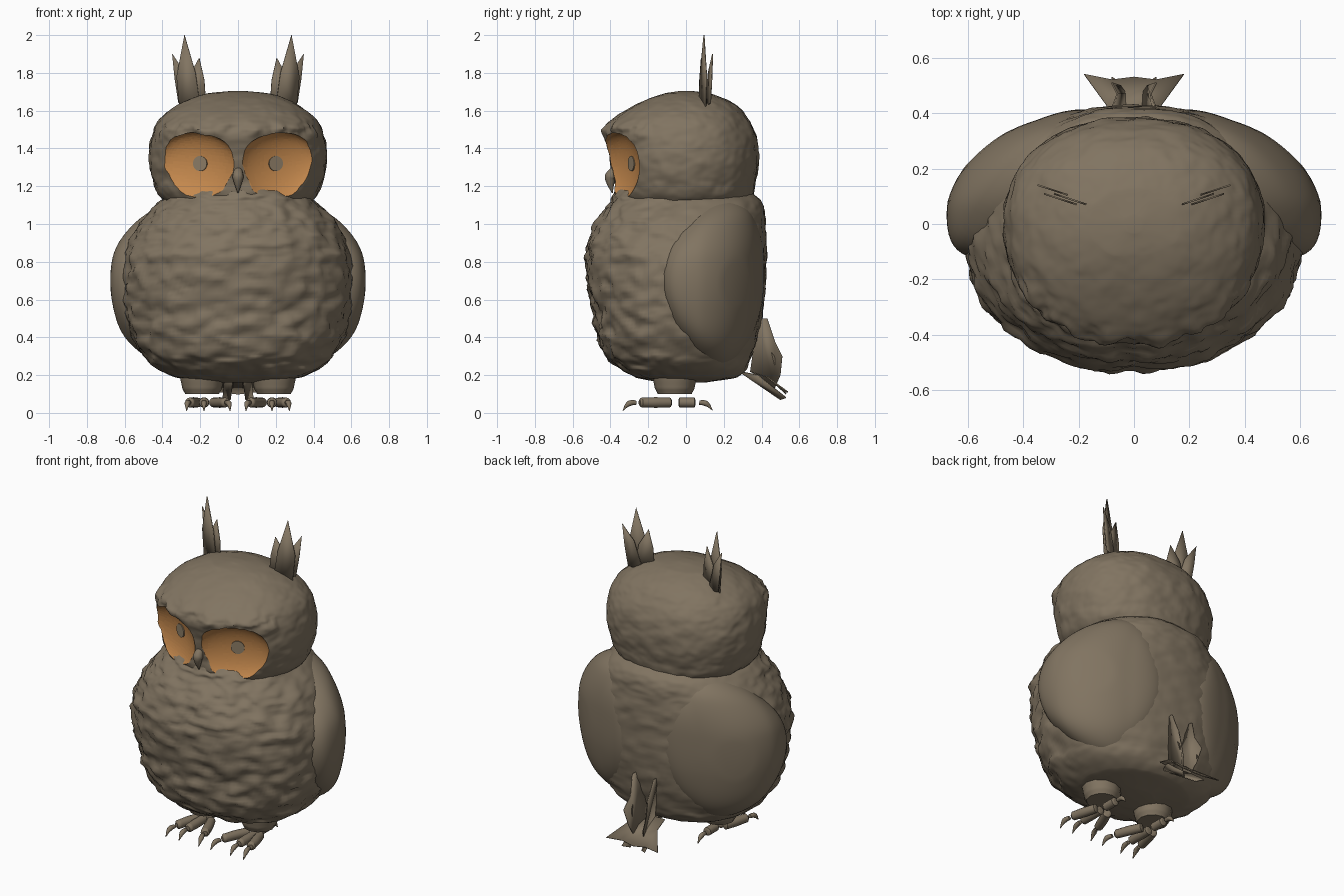
import bpy, bmesh
from math import sin, cos, pi, radians
from mathutils import Vector, Euler, noise

if "Cube" in bpy.data.objects:
    bpy.data.objects.remove(bpy.data.objects["Cube"])


def material(name, rgb):
    m = bpy.data.materials.new(name)
    m.use_nodes = True
    m.diffuse_color = (*rgb, 1)
    m.node_tree.nodes["Principled BSDF"].inputs["Base Color"].default_value = (*rgb, 1)
    return m


BROWN = material("feather_brown", (0.22, 0.175, 0.12))
ORANGE = material("eye_orange", (0.56, 0.25, 0.075))
GREY = material("pupil_grey", (0.26, 0.2, 0.13))


def make(name, verts, faces, angle=50):
    me = bpy.data.meshes.new(name)
    me.from_pydata(verts, [], faces)
    bm = bmesh.new()
    bm.from_mesh(me)
    bmesh.ops.recalc_face_normals(bm, faces=bm.faces)
    bm.to_mesh(me)
    bm.free()
    ob = bpy.data.objects.new(name, me)
    bpy.context.collection.objects.link(ob)
    me.materials.append(BROWN)
    smooth(ob, angle)
    return ob


def select(ob):
    bpy.ops.object.select_all(action='DESELECT')
    ob.select_set(True)
    bpy.context.view_layer.objects.active = ob


def smooth(ob, angle=50):
    select(ob)
    bpy.ops.object.shade_smooth_by_angle(angle=radians(angle))


# Section rows: height, half width, front depth, back depth
BODY = [(.16, .1, .1, .1), (.19, .34, .27, .27), (.31, .51, .43, .35), (.55, .6, .49, .41),
        (.82, .605, .53, .425), (1.0, .52, .48, .42), (1.12, .41, .4, .4), (1.2, .28, .355, .3)]
HEAD = [(1.08, .2, .2, .25), (1.11, .37, .345, .33), (1.23, .45, .38, .37), (1.38, .47, .41, .385),
        (1.5, .445, .425, .36), (1.57, .4, .37, .32), (1.64, .3, .25, .25), (1.69, .17, .12, .13),
        (1.705, .03, .03, .03)]


def section(rows, z):
    """Smoothly interpolated half width, front and back depth."""
    i = max(k for k in range(len(rows) - 1) if rows[k][0] <= z + 1e-6)
    a, b = rows[i], rows[i + 1]
    p, q = rows[max(i - 1, 0)], rows[min(i + 2, len(rows) - 1)]
    u = (z - a[0]) / (b[0] - a[0])
    out = []
    for k in (1, 2, 3):
        m0 = (b[k] - p[k]) / (b[0] - p[0]) * (b[0] - a[0])
        m1 = (q[k] - a[k]) / (q[0] - a[0]) * (b[0] - a[0])
        out.append((2*u**3 - 3*u*u + 1) * a[k] + (u**3 - 2*u*u + u) * m0
                   + (3*u*u - 2*u**3) * b[k] + (u**3 - u*u) * m1)
    return out


def surface(rows, phi, z, offset=0.0):
    hx, front, back = section(rows, z)
    c, s = cos(phi), sin(phi)
    power = 2 / 2.2
    x = (hx + offset) * abs(c) ** power * (1 if c > 0 else -1)
    y = ((back if s > 0 else front) + offset) * abs(s) ** power * (1 if s > 0 else -1)
    return Vector((x, y, z))


def loft(name, rows, ruffle, steps=13, n=160):
    """Closed feathered shell; ruffle(point) gives the outward bump."""
    zs = [a[0] + (b[0] - a[0]) * k / steps for a, b in zip(rows, rows[1:]) for k in range(steps)]
    zs.append(rows[-1][0])
    verts = []
    for z in zs:
        for j in range(n):
            p = surface(rows, 2 * pi * j / n, z)
            verts.append(p + Vector((p.x, p.y, 0)).normalized() * ruffle(p))
    faces = [(i*n + j, i*n + (j+1) % n, (i+1)*n + (j+1) % n, (i+1)*n + j)
             for i in range(len(zs) - 1) for j in range(n)]
    faces += [tuple(range(n)), tuple(range((len(zs) - 1) * n, len(zs) * n))]
    return make(name, verts, faces, angle=70)


def body_ruffle(p):
    rough = .008 if p.y > .1 else .008 + .014 * min(1, (.1 - p.y) / .3)
    q = Vector((p.x * 9 + p.z * 3, p.y * 9, p.z * 16))
    return rough * (noise.noise(q) + .6 * noise.noise(q * 2.2))


def head_ruffle(p):
    brow = max(0, 1 - abs(p.z - 1.5) / .07) if p.y < -.2 else 0
    q = Vector((p.x * 13, p.y * 13, p.z * 14))
    return (.008 + .02 * brow) * (noise.noise(q) + .5 * noise.noise(q * 2.3)) + .012 * brow


loft("body", BODY, body_ruffle)
head = loft("head", HEAD, head_ruffle)

# Eye dishes: tilted ellipsoids cut out of the head, leaving orange hollows
for s in (1, -1):
    bpy.ops.mesh.primitive_uv_sphere_add(segments=64, ring_count=32, radius=1,
                                         location=(s * .215, -.37, 1.3))
    cutter = bpy.context.object
    cutter.scale = (.24, .085, .185)
    cutter.rotation_euler = Euler((0, s * -.1, s * .42))
    cutter.data.materials.append(ORANGE)
    mod = head.modifiers.new("eye_cut", 'BOOLEAN')
    mod.object, mod.operation, mod.solver = cutter, 'DIFFERENCE', 'EXACT'
    mod.material_mode = 'TRANSFER'
    select(head)
    bpy.ops.object.modifier_apply(modifier=mod.name)
    bpy.data.objects.remove(cutter)
smooth(head, 45)


def disc(name, centre, radius, rot, mat):
    bpy.ops.mesh.primitive_cylinder_add(vertices=32, radius=radius, depth=.009,
                                        location=centre, rotation=rot)
    bpy.context.object.name = name
    bpy.context.object.data.materials.append(mat)


def tube(name, pts, radii):
    """Tapered rounded tube along a few points."""
    cu = bpy.data.curves.new(name, 'CURVE')
    cu.dimensions, cu.bevel_depth, cu.bevel_resolution = '3D', 1, 4
    cu.use_fill_caps, cu.resolution_u = True, 6
    sp = cu.splines.new('BEZIER')
    sp.bezier_points.add(len(pts) - 1)
    for bp, p, r in zip(sp.bezier_points, pts, radii):
        bp.co, bp.radius = p, r
        bp.handle_left_type = bp.handle_right_type = 'AUTO'
    ob = bpy.data.objects.new(name, cu)
    bpy.context.collection.objects.link(ob)
    cu.materials.append(BROWN)
    select(ob)
    bpy.ops.object.convert(target='MESH')
    smooth(bpy.context.object)


def feather(name, pts):
    ob = make(name, pts, [tuple(range(len(pts)))])
    mod = ob.modifiers.new("thickness", 'SOLIDIFY')
    mod.thickness, mod.offset = .006, 0


def wing(name, s, rings=16, n=72):
    """Oval shell wrapped around the flank, thinning to lie flush on the back."""
    verts, faces = [], []
    for i in range(1, rings + 1):
        r = (i / rings) ** .5
        for j in range(n):
            t = 2 * pi * j / n
            angle = 35 + 48 * r * cos(t)
            z = .69 + .45 * r * sin(t)
            lift = .064 - .052 * min(1, max(0, (angle - 8) / 50))
            p = surface(BODY, radians(angle), z, lift - (lift + .035) * r ** 10)
            verts.append((s * p.x, p.y, p.z))
    for i in range(rings - 1):
        faces += [(i*n + j, i*n + (j+1) % n, (i+1)*n + (j+1) % n, (i+1)*n + j) for j in range(n)]
    make(name, verts, faces + [tuple(range(n))])


TUFT = {"tall": [(.2, 1.62), (.31, 1.62), (.325, 1.78), (.283, 2), (.225, 1.8)],
        "inner": [(.17, 1.64), (.29, 1.62), (.26, 1.78), (.205, 1.88), (.178, 1.76)],
        "outer": [(.23, 1.62), (.315, 1.64), (.335, 1.77), (.348, 1.9), (.28, 1.8)]}

for s, side in ((1, "left"), (-1, "right")):
    disc(side + "_pupil", (s * .2, -.288, 1.32), .04, (pi / 2, 0, s * .42), GREY)
    wing(side + "_wing", s)

    # Ear tufts
    for k, (part, outline) in enumerate(TUFT.items()):
        feather(f"{side}_{part}_ear_feather",
                [(s * x, .07 + (x - .17) * .33 + (k - 1) * .012, z) for x, z in outline])

    # Leg stub, toes and claws
    tube(side + "_leg", [(s * .19, -.06, z) for z in (.1, .13, .18, .25)], (.09, .105, .115, .12))
    for k, dx in enumerate((-.12, 0, .08)):
        x = .18 + dx
        tube(f"{side}_toe_{k}", [(s * (.18 + dx * f), y, .055) for f, y in
             ((.4, -.08), (.42, -.085), (.7, -.16), (.95, -.235), (1, -.245))],
             (.014, .026, .028, .026, .014))
        tube(f"{side}_claw_{k}", [(s * x, -.265, .055), (s * (x + dx * .1), -.3, .05),
             (s * (x + dx * .15), -.335, .012)], (.012, .015, .002))
    tube(side + "_back_toe", [(s * .18, y, .055) for y in (-.04, -.035, .045, .05)],
         (.014, .026, .026, .014))
    tube(side + "_back_claw", [(s * .18, .07, .055), (s * .18, .105, .05), (s * .18, .14, .015)],
         (.012, .015, .002))

    # Upright tail feathers and slanted quills beneath the tail
    feather(side + "_tail_feather", [(s * x, y, z) for x, y, z in (
        (.02, .34, .22), (.07, .38, .5), (.075, .43, .5), (.06, .47, .38), (.08, .51, .3),
        (.05, .5, .2), (.03, .47, .13))])
    feather(side + "_tail_quill", [(s * x, y, z) for x, y, z in (
        (.02, .28, .22), (.07, .38, .2), (.08, .53, .08), (.04, .5, .07))])

# Flared tail plate
feather("tail_plate", [(-.09, .34, .22), (-.1, .43, .19), (-.18, .54, .11), (-.08, .52, .11),
                       (0, .53, .1), (.08, .52, .11), (.18, .54, .11), (.1, .43, .19), (.09, .34, .22)])

# Beak
tube("beak", [(0, -.355, 1.305), (0, -.38, 1.28), (0, -.4, 1.25), (0, -.4, 1.22), (0, -.39, 1.165)],
     (.008, .024, .03, .022, .003))
